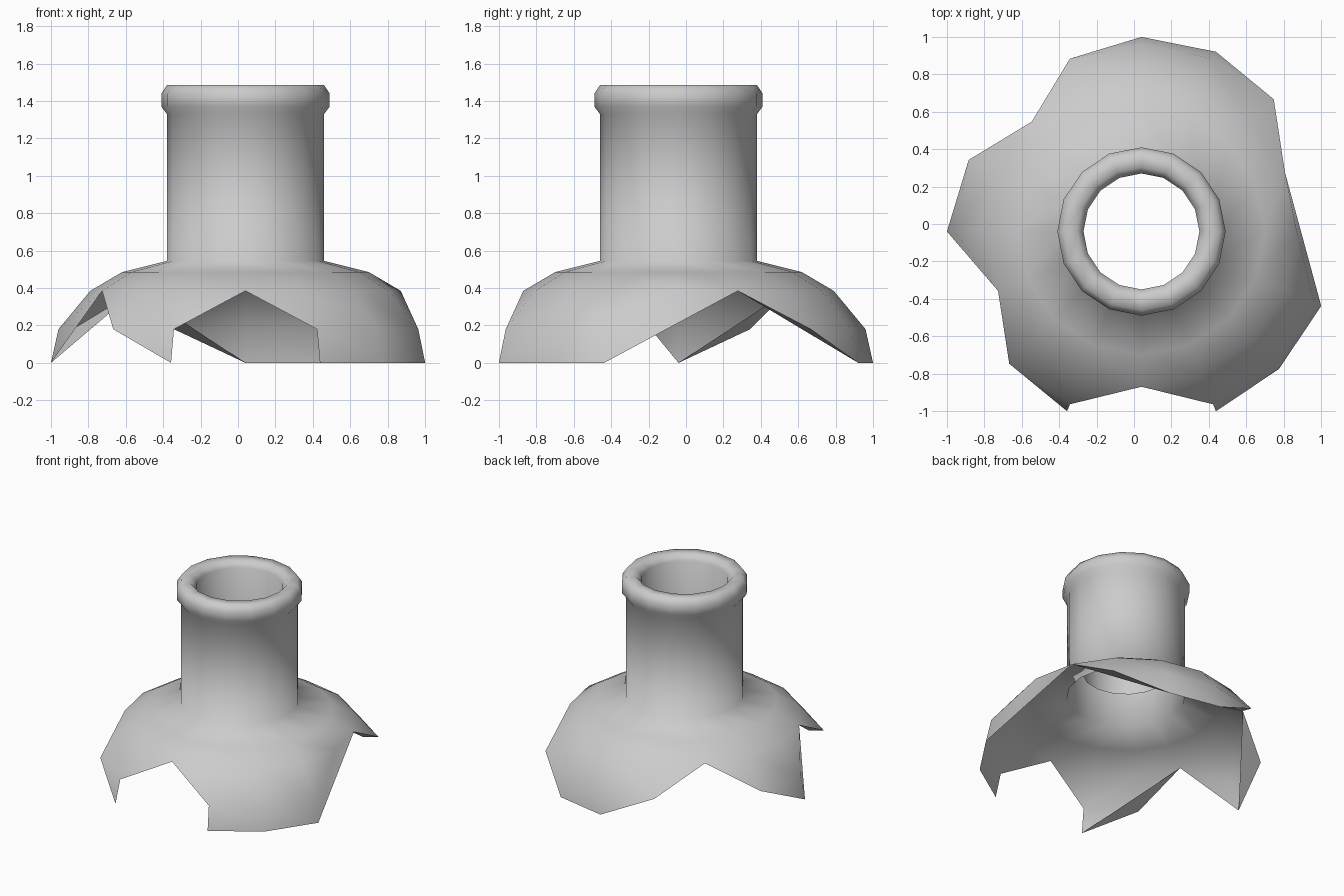
import bpy, bmesh, math

if "Cube" in bpy.data.objects:
    bpy.data.objects.remove(bpy.data.objects["Cube"])

SIDES = 16
CX, CY = 0.04, -0.04

# profile (radius, height): inner throat, rolled lip, outer neck
NECK = [(0.31, 0.74), (0.31, 1.44), (0.345, 1.485), (0.42, 1.485),
        (0.45, 1.44), (0.45, 1.37), (0.42, 1.33), (0.42, 0.545)]
# shoulder rings, from the neck base outward and down
SHOULDER = [(0.66, 0.485), (0.83, 0.385), (1.0, 0.18), (1.04, 0.0)]
PROFILE = NECK + SHOULDER
R3 = len(NECK) + 1           # last ring that is complete all round

# how many rings below R3 survive on each side of every segment
BREAK = [(0, 0), (0, 1), (1, 2), (2, 2), (2, 1), (1, 0), (0, 1), (1, 2),
         (2, 0), (0, 1), (1, 2), (1, 0), (0, 1), (2, 2), (2, 2), (2, 0)]
# splinters bridging three neighbouring columns: (column, ring offset)
SPLINTERS = [((1, 0), (2, 1), (3, 2)), ((4, 2), (5, 1), (6, 0)),
             ((6, 0), (7, 1), (8, 2)), ((9, 0), (10, 1), (11, 2)),
             ((15, 2), (0, 0), (1, 0))]

bm = bmesh.new()
verts = [[bm.verts.new((CX + r * math.cos(2 * math.pi * k / SIDES),
                        CY + r * math.sin(2 * math.pi * k / SIDES), z))
          for k in range(SIDES)] for r, z in PROFILE]

for k, (a, b) in enumerate(BREAK):
    n = (k + 1) % SIDES
    # whole quads down to the shallower side of the break
    full = R3 + min(a, b)
    for i in range(full):
        bm.faces.new((verts[i][k], verts[i + 1][k], verts[i + 1][n], verts[i][n]))
    # jagged triangles on the deeper side
    for i in range(full, R3 + max(a, b)):
        if a > b:
            bm.faces.new((verts[i][k], verts[i + 1][k], verts[full][n]))
        else:
            bm.faces.new((verts[i][n], verts[full][k], verts[i + 1][n]))

for tri in SPLINTERS:
    bm.faces.new([verts[R3 + o][k] for k, o in tri])

bmesh.ops.delete(bm, geom=[v for v in bm.verts if not v.link_faces], context='VERTS')
bmesh.ops.recalc_face_normals(bm, faces=bm.faces[:])

# make the outside of the neck face outward
bm.faces.ensure_lookup_table()
probe = max(bm.faces, key=lambda f: f.calc_area() if f.calc_center_median().z > 0.8 else 0)
c = probe.calc_center_median()
outward = probe.normal.x * (c.x - CX) + probe.normal.y * (c.y - CY)
is_outer = math.hypot(c.x - CX, c.y - CY) > 0.36
if (outward > 0) != is_outer:
    bmesh.ops.reverse_faces(bm, faces=bm.faces[:])

mesh = bpy.data.meshes.new("broken_bottle_neck")
bm.to_mesh(mesh)
bm.free()
obj = bpy.data.objects.new("broken_bottle_neck", mesh)
bpy.context.collection.objects.link(obj)
bpy.context.view_layer.objects.active = obj
obj.select_set(True)
bpy.ops.object.shade_smooth_by_angle(angle=math.radians(80))
